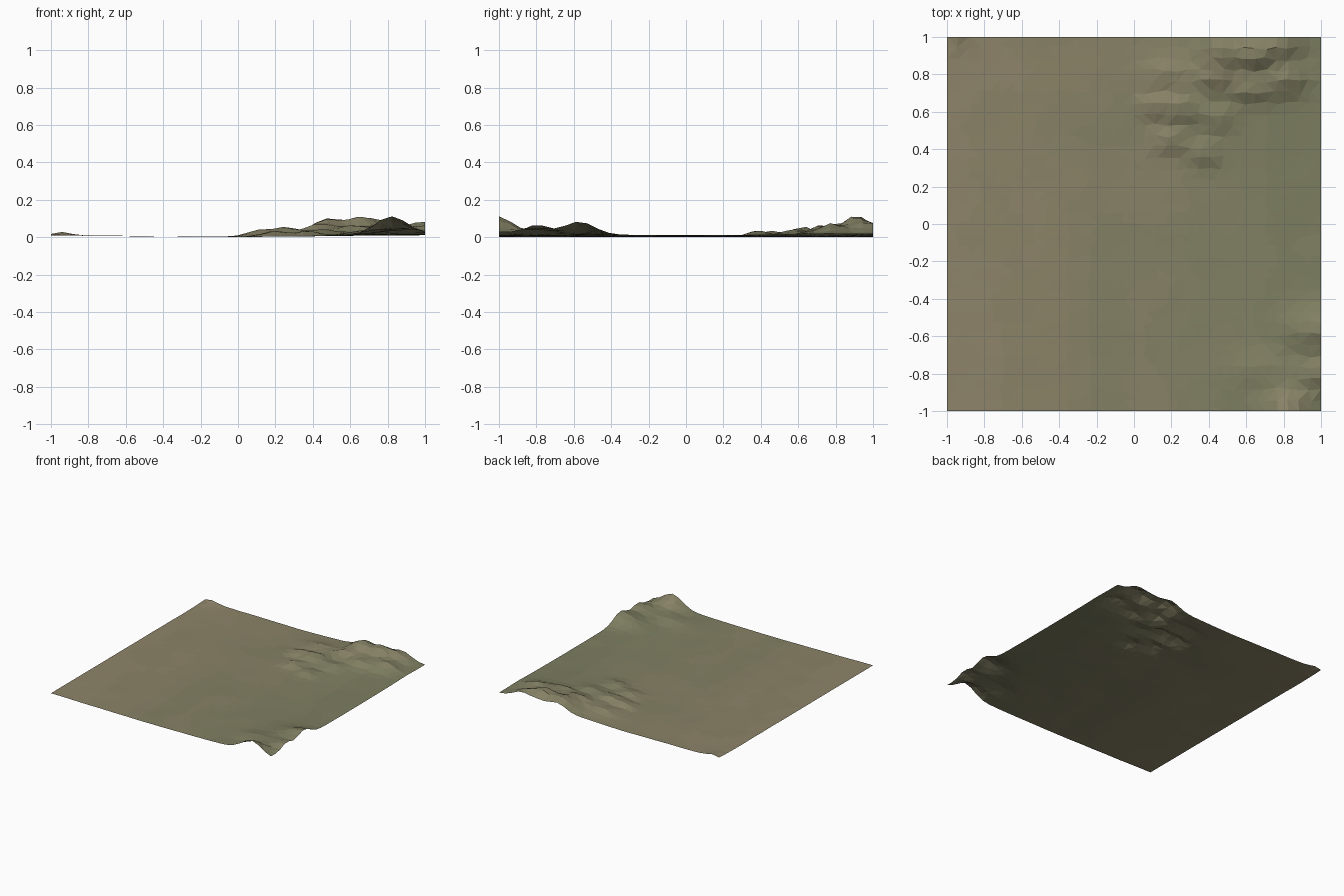
import bpy, bmesh, math, random
from mathutils import noise, Vector

random.seed(4)
N = 34

# Hills: x, y, height, radius along x, radius along y
HILLS = [
    (0.65, 0.91, 0.085, 0.10, 0.09), (0.47, 0.93, 0.075, 0.10, 0.12),
    (0.82, 0.77, 0.050, 0.10, 0.07), (0.62, 0.72, 0.040, 0.12, 0.06),
    (0.80, 0.97, 0.060, 0.10, 0.10), (0.42, 0.77, 0.035, 0.09, 0.06),
    (0.26, 0.62, 0.045, 0.09, 0.07), (0.11, 0.63, 0.035, 0.08, 0.06),
    (0.18, 0.80, 0.028, 0.13, 0.07), (0.45, 0.57, 0.025, 0.09, 0.06),
    (0.37, 0.38, 0.028, 0.08, 0.06), (0.20, 0.45, 0.028, 0.09, 0.06),
    (0.82, -1.00, 0.095, 0.12, 0.10), (1.00, -0.57, 0.065, 0.17, 0.11),
    (1.00, -0.80, 0.045, 0.13, 0.08), (0.70, -0.78, 0.022, 0.15, 0.09),
    (-0.94, 1.00, 0.018, 0.06, 0.06),
]


def height(x, y):
    # gently dished plain with low swells under the hills
    z = 0.004 + 0.011 * max(0, -x - 0.15) + 0.009 * max(0, x + 0.1)
    z += 0.020 * math.exp(-((x - 0.55) / 0.40) ** 2 - ((y - 0.8) / 0.35) ** 2)
    z += 0.012 * math.exp(-((x - 0.85) / 0.3) ** 2 - ((y + 0.75) / 0.35) ** 2)
    z += 0.002 * noise.noise(Vector((x * 5, y * 5, 3)))
    for hx, hy, h, rx, ry in HILLS:
        z += h * math.exp(-((x - hx) / rx) ** 2 - ((y - hy) / ry) ** 2)
    return max(z, 0)


# Terrain sheet: jittered triangle grid
bm = bmesh.new()
bmesh.ops.create_grid(bm, x_segments=N, y_segments=N, size=1)
for v in bm.verts:
    if not v.is_boundary:
        v.co.x += random.uniform(-0.011, 0.011)
        v.co.y += random.uniform(-0.011, 0.011)
    v.co.z = height(v.co.x, v.co.y)
low = min(v.co.z for v in bm.verts)
for v in bm.verts:
    v.co.z -= low
bmesh.ops.triangulate(bm, faces=bm.faces[:], quad_method='SHORT_EDGE')

# Ground tint drifts from dry earth on the left to grass on the right
TINTS = 6
for f in bm.faces:
    c = f.calc_center_median()
    t = 0.5 + 0.42 * c.x + 0.3 * noise.noise(Vector((c.x * 3, c.y * 3, 8)))
    if c.z > 0.05:
        t -= 0.2
    f.material_index = max(0, min(TINTS - 1, int(t * TINTS)))

mesh = bpy.data.meshes.new("terrain")
bm.to_mesh(mesh)
bm.free()
terrain = bpy.data.objects.new("terrain", mesh)
bpy.context.collection.objects.link(terrain)

DRY, GRASS = (0.270, 0.232, 0.142), (0.205, 0.208, 0.118)
for i in range(TINTS):
    k = i / (TINTS - 1)
    mat = bpy.data.materials.new(f"ground_{i}")
    mat.diffuse_color = (*[a + (b - a) * k for a, b in zip(DRY, GRASS)], 1)
    mesh.materials.append(mat)
